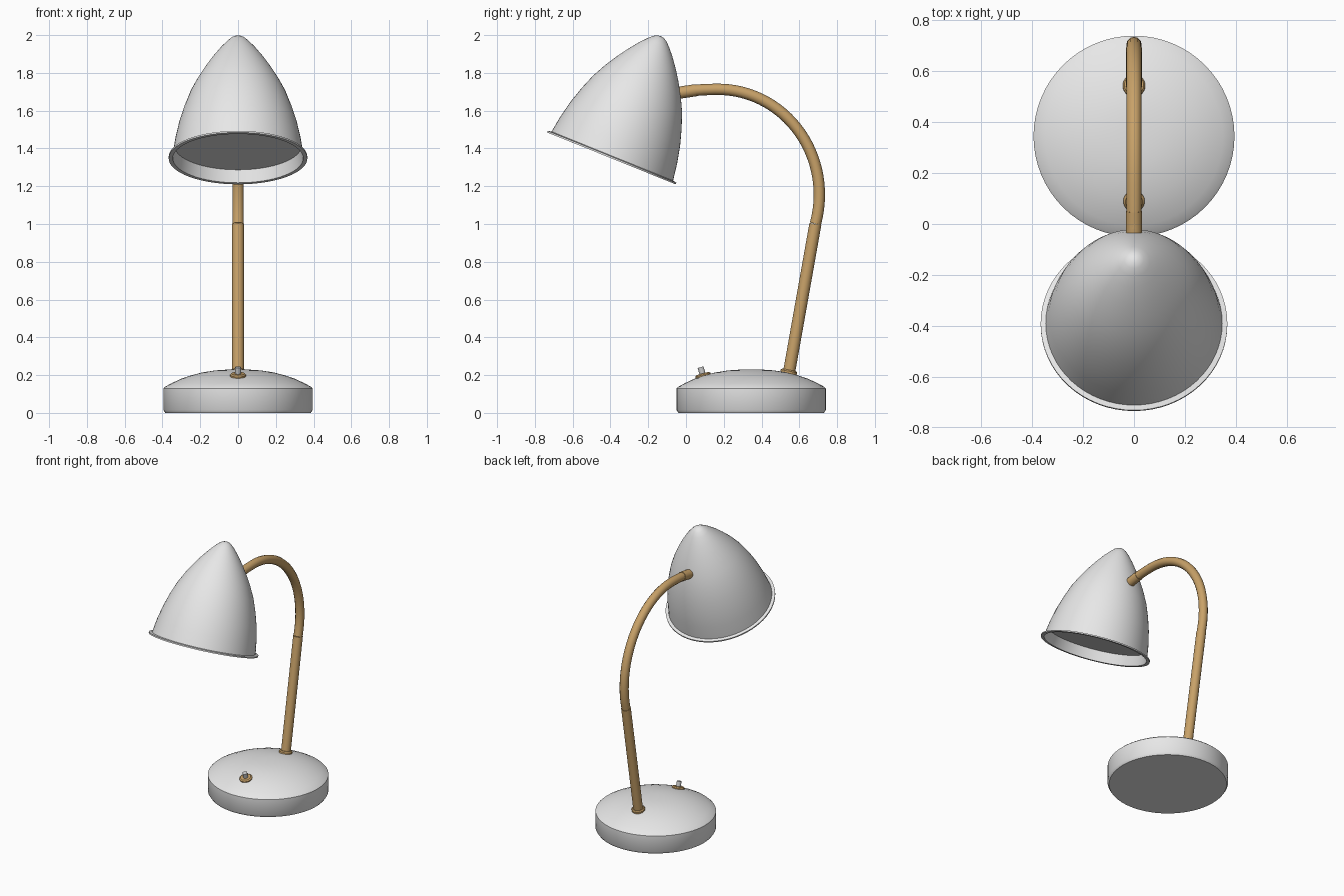
import bpy, bmesh, math
from mathutils import Matrix, Vector

if "Cube" in bpy.data.objects:
    bpy.data.objects.remove(bpy.data.objects["Cube"], do_unlink=True)


def make_material(name, rgb):
    mat = bpy.data.materials.new(name)
    mat.use_nodes = True
    mat.diffuse_color = (*rgb, 1)
    mat.node_tree.nodes["Principled BSDF"].inputs["Base Color"].default_value = (*rgb, 1)
    return mat


white = make_material("white_enamel", (0.8, 0.8, 0.8))
brass = make_material("warm_brass", (0.58, 0.36, 0.14))
grey = make_material("switch_grey", (0.6, 0.6, 0.6))


def finish(obj, mat):
    obj.data.materials.clear()
    obj.data.materials.append(mat)
    bpy.ops.object.select_all(action='DESELECT')
    obj.select_set(True)
    bpy.context.view_layer.objects.active = obj
    bpy.ops.object.shade_smooth_by_angle(angle=math.radians(35))
    return obj


def lathe(name, profile, mat, location, tilt=0, steps=48):
    """Spin a (radius, height) profile about its axis, then tilt it about x."""
    bm = bmesh.new()
    verts = [bm.verts.new((r, 0, h)) for r, h in profile]
    edges = [bm.edges.new(pair) for pair in zip(verts, verts[1:])]
    bmesh.ops.spin(bm, geom=verts + edges, cent=(0, 0, 0), axis=(0, 0, 1),
                   angle=math.tau, steps=steps)
    bmesh.ops.remove_doubles(bm, verts=bm.verts, dist=0.0002)
    bmesh.ops.recalc_face_normals(bm, faces=bm.faces)
    bm.transform(Matrix.Translation(location) @ Matrix.Rotation(math.radians(tilt), 4, 'X'))
    mesh = bpy.data.meshes.new(name)
    bm.to_mesh(mesh)
    bm.free()
    obj = bpy.data.objects.new(name, mesh)
    bpy.context.collection.objects.link(obj)
    return finish(obj, mat)


def rod(name, start, end, radius, mat, steps=24):
    """Capped straight cylinder between two points in the x = 0 plane."""
    a, b = Vector((0, *start)), Vector((0, *end))
    d = b - a
    profile = [(0, 0), (radius, 0), (radius, d.length), (0, d.length)]
    return lathe(name, profile, mat, a, math.degrees(math.atan2(-d.y, d.z)), steps)


# Weighted base with a low dome
lathe("base", [(0, 0), (0.385, 0), (0.395, 0.015), (0.395, 0.13), (0.385, 0.139),
               (0.35, 0.158), (0.3, 0.181), (0.25, 0.198), (0.19, 0.214),
               (0.12, 0.225), (0.06, 0.229), (0, 0.23)], white, (0, 0.345, 0), steps=64)

# Straight stem and its collar
rod("stem", (0.543, 0.2), (0.685, 1.0), 0.032, brass)
collar = [(0, -0.01), (0.044, -0.01), (0.044, 0.009), (0.038, 0.016), (0, 0.016)]
lathe("stem_collar", collar, brass, (0, 0.543, 0.212), -11, 32)

# Curved arm: quarter arc that flattens out towards the shade
curve = bpy.data.curves.new("arm_path", 'CURVE')
curve.dimensions = '3D'
curve.bevel_depth = 0.03
curve.bevel_resolution = 4
curve.use_fill_caps = True
spline = curve.splines.new('POLY')
count = 32
spline.points.add(count)
for i, point in enumerate(spline.points):
    angle = math.radians(-16 + (102 + 16) * i / count)
    reach = 0.536 if math.cos(angle) > 0 else 0.9
    point.co = (0, 0.17 + reach * math.cos(angle), 1.155 + 0.558 * math.sin(angle), 1)
path = bpy.data.objects.new("arm_path", curve)
bpy.context.collection.objects.link(path)
bpy.context.view_layer.update()
mesh = bpy.data.meshes.new_from_object(path.evaluated_get(bpy.context.evaluated_depsgraph_get()))
bpy.data.objects.remove(path, do_unlink=True)
arm = bpy.data.objects.new("curved_arm", mesh)
bpy.context.collection.objects.link(arm)
finish(arm, brass)

# Ferrule joining the arm to the shade
rod("shade_ferrule", (0.05, 1.708), (-0.035, 1.695), 0.032, brass)

# Bell shade: outer skin, rolled lip, inner wall and recessed inner disc
lathe("shade", [(0, 0.698), (0.018, 0.695), (0.038, 0.684), (0.062, 0.661),
                (0.095, 0.624), (0.14, 0.565), (0.18, 0.505), (0.216, 0.445),
                (0.254, 0.37), (0.286, 0.285), (0.312, 0.2), (0.333, 0.105),
                (0.347, 0.013), (0.367, 0.009), (0.367, 0), (0.345, 0),
                (0.335, 0.07), (0, 0.07)], white, (0, -0.395, 1.3475), -22, 64)

# Toggle switch on the front of the base
lathe("switch_collar", [(0, -0.01), (0.042, -0.01), (0.042, 0.004), (0.034, 0.011), (0, 0.011)],
      brass, (0, 0.09, 0.198), 16, 32)
rod("switch_toggle", (0.09, 0.198), (0.077, 0.242), 0.016, grey, 16)
